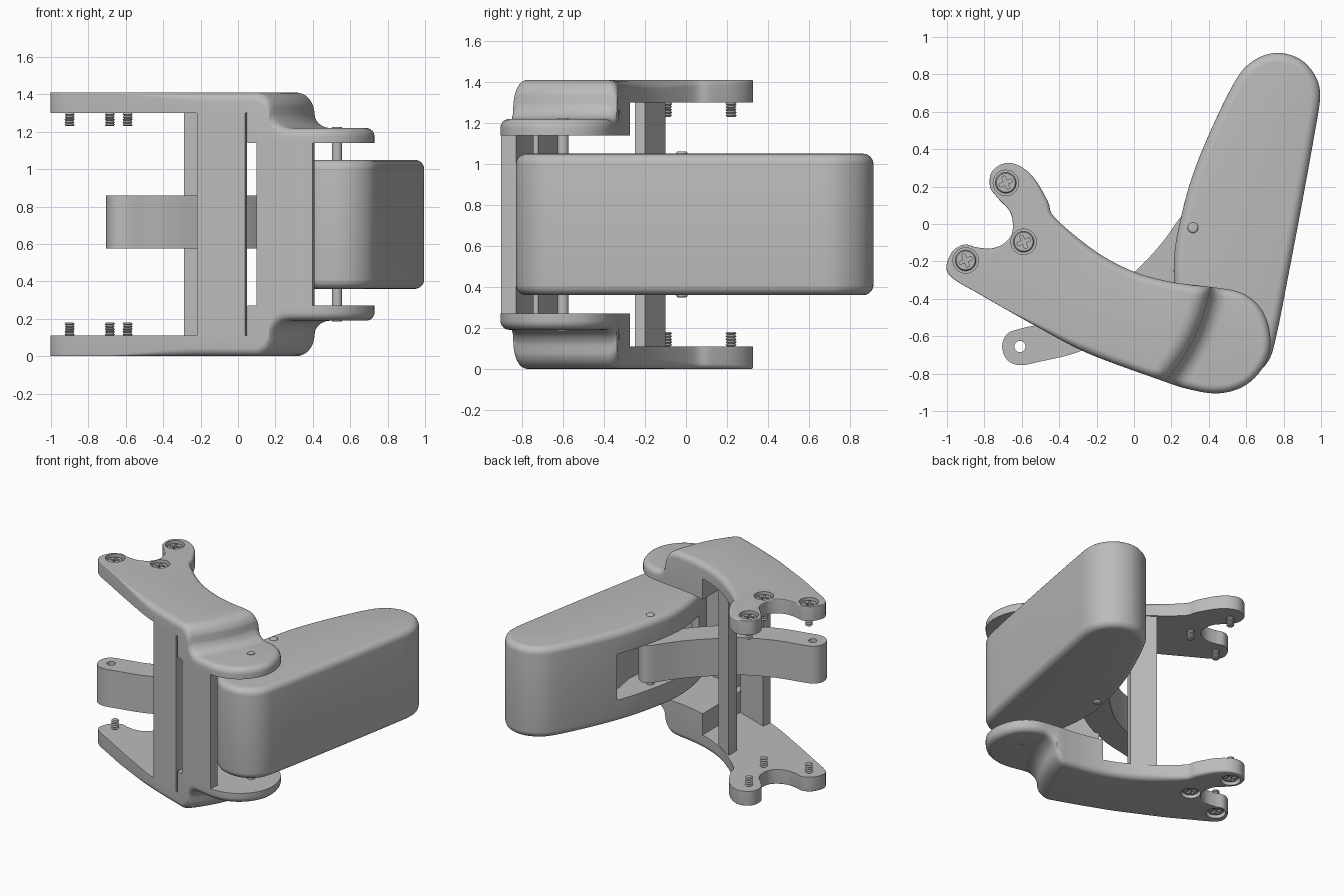
import bpy
import bmesh
from math import sin, cos, pi, sqrt
from mathutils import Vector

if "Cube" in bpy.data.objects:
    bpy.data.objects.remove(bpy.data.objects["Cube"])

MID = 0.705          # the model is symmetric about this height
metal = bpy.data.materials.new("plain grey")
metal.use_nodes = True
grey = (0.5, 0.5, 0.5, 1)
metal.diffuse_color = grey
metal.node_tree.nodes["Principled BSDF"].inputs["Base Color"].default_value = grey


def smooth_loop(points, steps=5):
    """Closed Catmull-Rom curve through the points."""
    pts = [Vector(p) for p in points]
    n = len(pts)
    out = []
    for i in range(n):
        a, b, c, d = (pts[(i + k) % n] for k in (-1, 0, 1, 2))
        for j in range(steps):
            u = j / steps
            out.append(b + (c - a) * (u / 2)
                       + (a * 2 - b * 5 + c * 4 - d) * (u * u / 2)
                       + (b * 3 - a - c * 3 + d) * (u ** 3 / 2))
    return out


def circle(center, r, n=32):
    x, y = center
    return [Vector((x + r * cos(2 * pi * i / n), y + r * sin(2 * pi * i / n))) for i in range(n)]


def loft(bm, rings):
    """Skin a stack of equal rings and cap both ends."""
    loops = [[bm.verts.new(p) for p in ring] for ring in rings]
    for lo, hi in zip(loops, loops[1:]):
        for i in range(len(lo)):
            j = (i + 1) % len(lo)
            bm.faces.new((lo[i], lo[j], hi[j], hi[i]))
    bm.faces.new(loops[0][::-1])
    bm.faces.new(loops[-1])


def slab(bm, outline, z0, z1, r_low=0, r_top=0, weight=lambda p: 1):
    """Upright prism; its rims can be rounded. The outline runs counter-clockwise."""
    n = len(outline)
    normals = []
    for i in range(n):
        t = (outline[(i + 1) % n] - outline[i - 1]).normalized()
        normals.append(Vector((t.y, -t.x)))

    def ring(z, r, a, side):
        pts = []
        for p, m in zip(outline, normals):
            w = r * weight(p)
            q = p - m * w * (1 - cos(a))
            pts.append((q.x, q.y, z - side * w * (1 - sin(a))))
        return pts
    angles = [k * pi / 12 for k in range(7)]
    rings = [ring(z0, r_low, a, -1) for a in reversed(angles)] if r_low else [ring(z0, 0, 0, -1)]
    rings += [ring(z1, r_top, a, 1) for a in angles] if r_top else [ring(z1, 0, 0, 1)]
    loft(bm, rings)


def finish(name, bm, cutter=None, mirrored=False):
    bmesh.ops.recalc_face_normals(bm, faces=bm.faces[:])
    mesh = bpy.data.meshes.new(name)
    bm.to_mesh(mesh)
    bm.free()
    mesh.materials.append(metal)
    obj = bpy.data.objects.new(name, mesh)
    obj.location.z = MID
    bpy.context.scene.collection.objects.link(obj)
    if cutter:
        mod = obj.modifiers.new("cut", "BOOLEAN")
        mod.operation, mod.solver, mod.object = "DIFFERENCE", "EXACT", cutter
        deps = bpy.context.evaluated_depsgraph_get()
        obj.data = bpy.data.meshes.new_from_object(obj.evaluated_get(deps))
        obj.modifiers.clear()
        bpy.data.objects.remove(cutter)
    bpy.ops.object.select_all(action="DESELECT")
    obj.select_set(True)
    bpy.context.view_layer.objects.active = obj
    bpy.ops.object.shade_smooth_by_angle(angle=0.6)
    if mirrored:
        mod = obj.modifiers.new("mirror", "MIRROR")
        mod.use_axis = (False, False, True)
        mod.use_mirror_merge = False
    return obj


def prism(name, outline, z0, z1, cutter=None, **rims):
    bm = bmesh.new()
    slab(bm, [Vector(p) for p in outline], z0, z1, **rims)
    obj = finish(name, bm, cutter)
    obj.hide_render = name.endswith("cutter")
    return obj


# Bracket arm, with a claw at one end and a stepped ear at the other
arm_outline = smooth_loop([
    (-.99, -.27), (-.8, -.39), (-.5, -.56), (-.25, -.69), (.1, -.82), (.3, -.885), (.46, -.905),
    (.6, -.86), (.7, -.75), (.73, -.62), (.69, -.47), (.58, -.37), (.4, -.335), (.2, -.31),
    (0, -.255), (-.2, -.15), (-.42, .03), (-.46, .12), (-.53, .24), (-.61, .31), (-.69, .325),
    (-.76, .28), (-.77, .2), (-.73, .14), (-.66, .06), (-.65, -.04), (-.69, -.1), (-.76, -.13),
    (-.84, -.125), (-.91, -.11), (-.98, -.16)])
screw_spots = [(-.685, .22), (-.59, -.095), (-.9, -.195)]
TOP, STEP = MID, 0.095

bm = bmesh.new()
slab(bm, arm_outline, 0.435, TOP, r_top=0.045,
     weight=lambda p: min(1, max(0.12, 1 + (p.x + 0.25) * 2)))

start, end = Vector((.16, -.85, 0)), Vector((.41, -.34, 0))
middle, along = (start + end) / 2, (end - start).normalized()
across = Vector((along.y, -along.x, 0))
half = (end - start).length / 2


def split(geom, co, no):
    bmesh.ops.bisect_plane(bm, geom=geom, dist=1e-5, plane_co=co, plane_no=no)


def step_pos(co):
    flat = Vector((co.x, co.y, 0)) - middle
    return flat.dot(across), flat.dot(along)


offsets = [STEP * (1 - sin(k * pi / 16)) for k in range(8)]
for d in offsets + [-d for d in offsets] + [0.004, -0.004]:
    split(bm.verts[:] + bm.edges[:] + bm.faces[:], middle + across * d, across)
for k in range(-5, 6):
    band = [f for f in bm.faces if abs(step_pos(f.calc_center_median())[0]) < STEP
            and min(v.co.z for v in f.verts) > 0.6]
    edges = {e for f in band for e in f.edges}
    verts = {v for f in band for v in f.verts}
    split(list(verts) + list(edges) + band, middle + along * half * k / 6, along)
for x in (.05, .052):
    split(bm.verts[:] + bm.edges[:] + bm.faces[:], Vector((x, 0, 0)), Vector((1, 0, 0)))

for v in bm.verts:
    if v.co.z < 0.5:
        if v.co.x < .051:
            v.co.z = 0.595
        continue
    d, s = step_pos(v.co)
    if d > STEP:
        v.co.z -= 2 * STEP
    elif d > 0:
        v.co.z -= STEP + sqrt(max(0, STEP ** 2 - (STEP - d) ** 2))
    elif d > -STEP:
        v.co.z -= STEP - sqrt(max(0, STEP ** 2 - (STEP + d) ** 2))
    if abs(d) < STEP + 0.001 and abs(s) < half:
        v.co += across * 0.04 * (1 - (s / half) ** 2)

holes = bmesh.new()
for spot in screw_spots:
    slab(holes, circle(spot, 0.068), 0.665, 0.75)
recess = finish("recess_cutter", holes)
recess.hide_render = True
finish("bracket_arms", bm, recess, mirrored=True)

# Screws with ridged shanks and cross slots
screws, slots = bmesh.new(), bmesh.new()
for spot in screw_spots:
    profile = [(0.02, 0.525)]
    for k in range(5):
        profile += [(0.027, 0.532 + k * 0.014), (0.02, 0.539 + k * 0.014)]
    profile += [(0.025, 0.61), (0.025, 0.655), (0.056, 0.66), (0.056, 0.683), (0.05, 0.69)]
    loft(screws, [[(p.x, p.y, z) for p in circle(spot, r, 24)] for r, z in profile])
    cross = []
    for k in range(4):
        a = Vector((cos(k * pi / 2 + 0.4), sin(k * pi / 2 + 0.4)))
        b = Vector((-a.y, a.x))
        for u, w in ((.036, -.009), (.036, .009), (.009, .009)):
            cross.append(Vector(spot) + a * u + b * w)
    slab(slots, cross, 0.668, 0.75)
slot_cutter = finish("slot_cutter", slots)
slot_cutter.hide_render = True
finish("screws", screws, slot_cutter, mirrored=True)

# Curved front wall joining the two arms, in a tall and a short section
for name, lo, hi, height in (("front_wall", -.23, .1, 0.63), ("front_wall_end", .07, .42, 0.46)):
    outer = [p for p in arm_outline if lo <= p.x <= hi and p.y < -.5]
    if lo < 0:
        outer.insert(0, Vector((-.22, -.703)))
    inner = [p + Vector((0.01, 0.075)) for p in reversed(outer)]
    prism(name, outer + inner, -height, height)

# Rear strut between the arms
prism("rear_strut", [(-.29, -.2), (-.15, -.25), (-.135, -.2), (-.29, -.1)], -0.61, 0.61)

# Pivoting finger with a pocket for the lever
finger_outline = smooth_loop([
    (.22, -.38), (.26, -.57), (.32, -.71), (.41, -.8), (.52, -.83), (.63, -.81), (.72, -.73),
    (.765, -.58), (.83, -.25), (.9, .12), (.965, .48), (.995, .68), (.97, .79), (.89, .88),
    (.77, .915), (.65, .88), (.55, .78), (.41, .5), (.31, .25), (.25, .03), (.215, -.17)])
pocket = prism("pocket_cutter", [(0, -.5), (.3, -.5), (.45, -.35), (.48, 0), (.42, .34), (0, .34)],
               -0.175, 0.175)
prism("finger", finger_outline, -0.345, 0.345, pocket, r_low=0.05, r_top=0.05)

# Curved lever with an eye at its free end
lever_outline = smooth_loop([
    (-.705, -.655), (-.68, -.725), (-.61, -.755), (-.5, -.735), (-.3, -.685), (-.05, -.57),
    (.15, -.4), (.3, -.22), (.4, -.04), (.36, .05), (.28, .07), (.15, -.1), (.02, -.24),
    (-.18, -.41), (-.4, -.51), (-.61, -.56), (-.68, -.59)])
eye = prism("eye_cutter", circle((-.61, -.655), 0.03), -0.3, 0.3)
prism("lever", lever_outline, -0.13, 0.155, eye)

# Pivot pins
prism("ear_pin", circle((.53, -.6), 0.027), -0.52, 0.52)
prism("lever_pin", circle((.315, -.02), 0.028), -0.356, 0.356, r_low=0.01, r_top=0.01)
